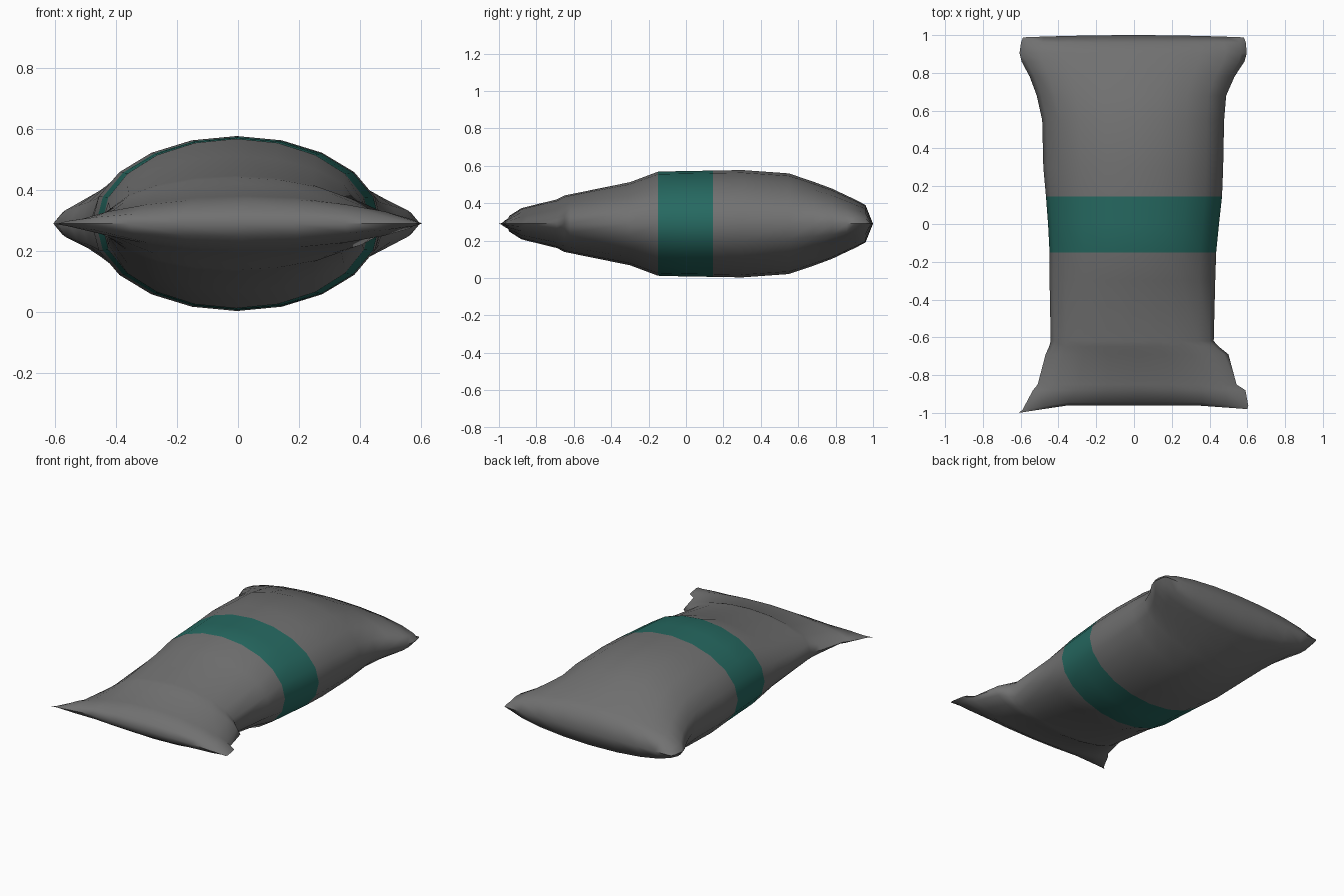
import bpy, bmesh, math

if "Cube" in bpy.data.objects:
    bpy.data.objects.remove(bpy.data.objects["Cube"])

def material(name, rgb):
    m = bpy.data.materials.new(name)
    m.diffuse_color = (*rgb, 1)
    m.use_nodes = True
    m.node_tree.nodes["Principled BSDF"].inputs["Base Color"].default_value = m.diffuse_color
    return m

grey = material("dark grey cloth", (0.165, 0.165, 0.165))
teal = material("teal band", (0.019, 0.14, 0.118))

MID_Z, SIDES = 0.29, 20
BAND = (-0.15, 0.145)

# Cross-sections along the sack: y, left x, right x, half height, edge sharpness
RINGS = [
    (-0.962, -0.610, 0.600, 0.000, 1.0),
    (-0.945, -0.590, 0.605, 0.042, 1.4),
    (-0.880, -0.535, 0.590, 0.083, 1.4),
    (-0.850, -0.510, 0.543, 0.091, 1.4),
    (-0.690, -0.468, 0.500, 0.130, 1.2),
    (-0.650, -0.450, 0.450, 0.151, 1.1),
    (-0.620, -0.441, 0.422, 0.157, 1.0),
    (-0.300, -0.447, 0.430, 0.222, 1.0),
    (-0.150, -0.447, 0.435, 0.278, 1.0),
    (0.000, -0.455, 0.450, 0.282, 1.0),
    (0.145, -0.466, 0.466, 0.284, 1.0),
    (0.300, -0.480, 0.472, 0.287, 1.0),
    (0.550, -0.486, 0.477, 0.269, 1.0),
    (0.680, -0.515, 0.488, 0.225, 1.0),
    (0.780, -0.552, 0.532, 0.188, 1.0),
    (0.860, -0.595, 0.585, 0.150, 1.05),
    (0.905, -0.606, 0.597, 0.129, 1.1),
    (0.960, -0.598, 0.592, 0.100, 1.1),
    (0.988, -0.588, 0.582, 0.000, 1.0),
]

bm = bmesh.new()
loops = []
for y, left, right, height, sharp in RINGS:
    loop = []
    for i in range(SIDES):
        a = math.tau * i / SIDES
        u, s = math.cos(a), math.sin(a)
        x = (left + right) / 2 + u * (right - left) / 2
        z = MID_Z + height * math.copysign(abs(s) ** sharp, s)
        yy = y
        if y < -0.9:      # pulled-out front corners
            yy -= max(0, abs(u) - 0.6) / 0.4 * (0.038 if u < 0 else 0.018)
        elif y > 0.98:    # slightly bowed back seam
            yy += 0.012 * (1 - u * u)
        loop.append(bm.verts.new((x, yy, z)))
    loops.append(loop)

# Skin between sections; the faces inside the band range become teal
for j in range(len(loops) - 1):
    a, b = loops[j], loops[j + 1]
    in_band = BAND[0] <= RINGS[j][0] and RINGS[j + 1][0] <= BAND[1]
    for i in range(SIDES):
        k = (i + 1) % SIDES
        f = bm.faces.new((a[i], a[k], b[k], b[i]))
        f.material_index = 1 if in_band else 0

# Close both ends into flat seams
bmesh.ops.remove_doubles(bm, verts=bm.verts, dist=0.0005)
bmesh.ops.recalc_face_normals(bm, faces=bm.faces)

mesh = bpy.data.meshes.new("sack")
bm.to_mesh(mesh)
bm.free()
mesh.materials.append(grey)
mesh.materials.append(teal)
sack = bpy.data.objects.new("sack", mesh)
bpy.context.collection.objects.link(sack)
bpy.context.view_layer.objects.active = sack
sack.select_set(True)
bpy.ops.object.shade_smooth_by_angle(angle=math.radians(55))
